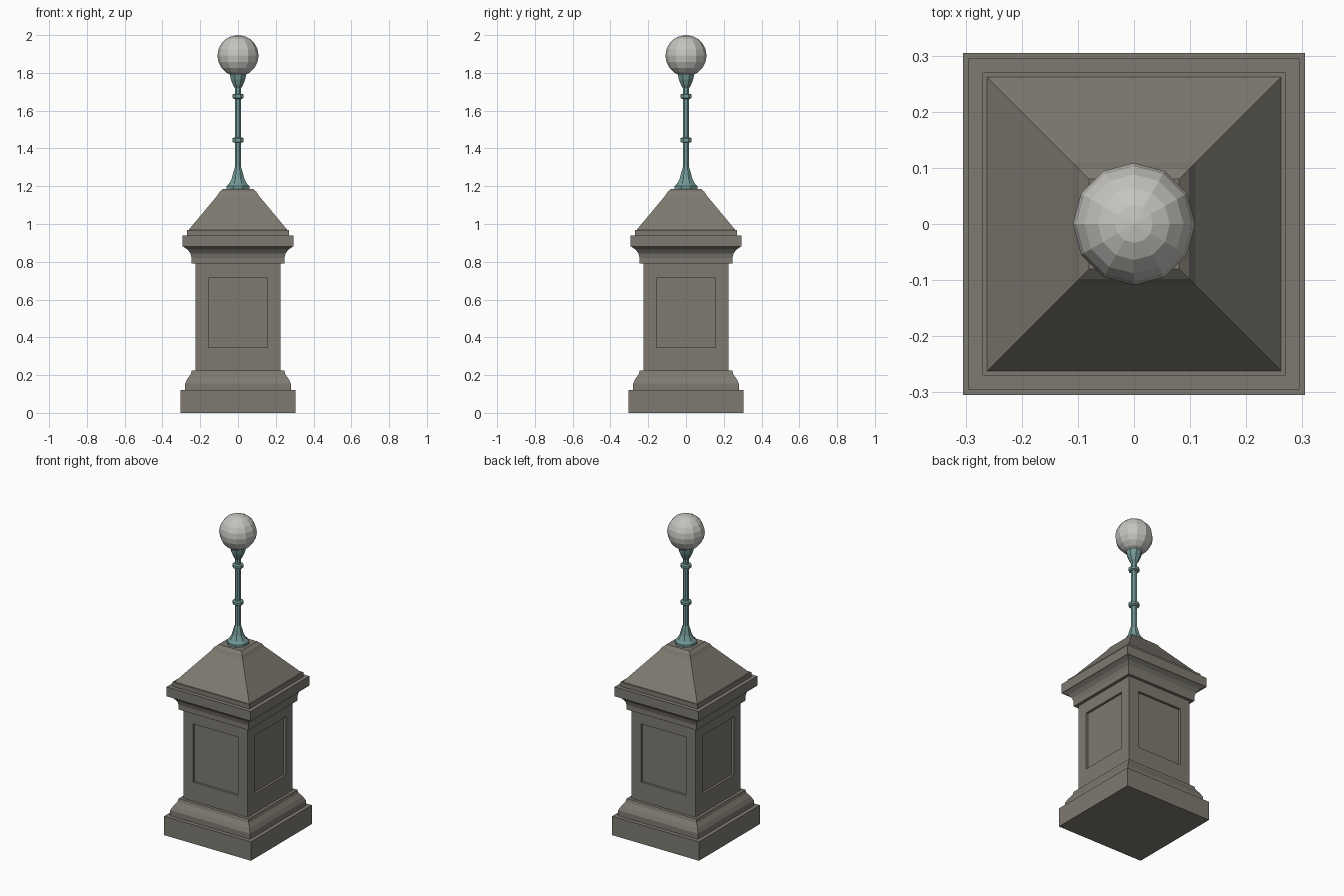
import bpy, bmesh, math

if "Cube" in bpy.data.objects:
    bpy.data.objects.remove(bpy.data.objects["Cube"])


def material(name, color):
    m = bpy.data.materials.new(name)
    m.use_nodes = True
    m.diffuse_color = (*color, 1)
    m.node_tree.nodes["Principled BSDF"].inputs["Base Color"].default_value = (*color, 1)
    return m


stone = material("grey stone", (0.21, 0.195, 0.165))
patina = material("green patina", (0.17, 0.32, 0.31))
glass = material("frosted glass", (0.56, 0.55, 0.52))


def finish(name, bm, mat):
    bmesh.ops.recalc_face_normals(bm, faces=bm.faces)
    mesh = bpy.data.meshes.new(name)
    bm.to_mesh(mesh)
    bm.free()
    mesh.materials.append(mat)
    obj = bpy.data.objects.new(name, mesh)
    bpy.context.collection.objects.link(obj)
    return obj


def stack(bm, profile, sides):
    """Rings of regular polygons; the profile gives (apothem, z)."""
    rings = []
    for r, z in profile:
        c = r / math.cos(math.pi / sides)
        angles = [2 * math.pi * (i + 0.5) / sides for i in range(sides)]
        rings.append([bm.verts.new((c * math.cos(a), c * math.sin(a), z)) for a in angles])
    for low, high in zip(rings, rings[1:]):
        for i in range(sides):
            j = (i + 1) % sides
            bm.faces.new((low[i], low[j], high[j], high[i]))
    bm.faces.new(rings[0])
    bm.faces.new(rings[-1])


def part(name, profile, sides, mat):
    bm = bmesh.new()
    stack(bm, profile, sides)
    return finish(name, bm, mat)


# Square stone base with stepped, sloping moulding
part("base", [(0.305, 0), (0.305, 0.12), (0.28, 0.12), (0.28, 0.155),
              (0.268, 0.18), (0.25, 0.205), (0.245, 0.225), (0.225, 0.225)], 4, stone)

# Shaft with a recessed panel cut into each side
PANEL, LOW, HIGH, DEPTH = 0.157, 0.345, 0.715, 0.015
bm = bmesh.new()
stack(bm, [(0.226, 0.225), (0.226, LOW), (0.226, HIGH), (0.226, 0.79)], 4)
bm.normal_update()
middle = [f for f in bm.faces if abs(f.normal.z) < 0.1
          and LOW < f.calc_center_median().z < HIGH]
for axis in ((1, 0, 0), (0, 1, 0)):
    for s in (-PANEL, PANEL):
        bmesh.ops.bisect_plane(bm, geom=bm.verts[:] + bm.edges[:] + bm.faces[:],
                               plane_co=[a * s for a in axis], plane_no=axis)
bm.normal_update()
for f in bm.faces[:]:
    c = f.calc_center_median()
    if abs(f.normal.z) < 0.1 and LOW < c.z < HIGH and min(abs(c.x), abs(c.y)) < 0.01:
        n = f.normal.copy()
        new = bmesh.ops.extrude_discrete_faces(bm, faces=[f])["faces"][0]
        bmesh.ops.translate(bm, verts=new.verts[:], vec=-n * DEPTH)
        # Side walls of the recess
        rim = [e for e in bm.edges if e.is_boundary]
        if rim:
            bmesh.ops.bridge_loops(bm, edges=rim)
finish("shaft", bm, stone)

# Flaring cornice
part("cornice", [(0.226, 0.79), (0.245, 0.79), (0.245, 0.82), (0.252, 0.845),
                 (0.268, 0.865), (0.29, 0.88), (0.295, 0.88), (0.295, 0.94),
                 (0.27, 0.94), (0.27, 0.968), (0.262, 0.968)], 4, stone)

# Pyramid cap with a rounded shoulder
part("cap", [(0.262, 0.968), (0.11, 1.15), (0.098, 1.17), (0.08, 1.185)], 4, stone)

# Lamp post with flared foot, two collars and cup
part("lamp_post", [(0.06, 1.183), (0.06, 1.2), (0.047, 1.215), (0.033, 1.24),
                   (0.023, 1.28), (0.017, 1.3), (0.017, 1.72), (0.026, 1.735),
                   (0.038, 1.765), (0.046, 1.805)], 8, patina)
for name, z in (("lower_collar", 1.435), ("upper_collar", 1.667)):
    part(name, [(0.022, z - 0.004), (0.03, z), (0.03, z + 0.018), (0.022, z + 0.022)], 8, patina)

# Faceted globe
bm = bmesh.new()
bmesh.ops.create_uvsphere(bm, u_segments=12, v_segments=10, radius=0.109)
bmesh.ops.translate(bm, verts=bm.verts[:], vec=(0, 0, 1.891))
finish("globe", bm, glass)
